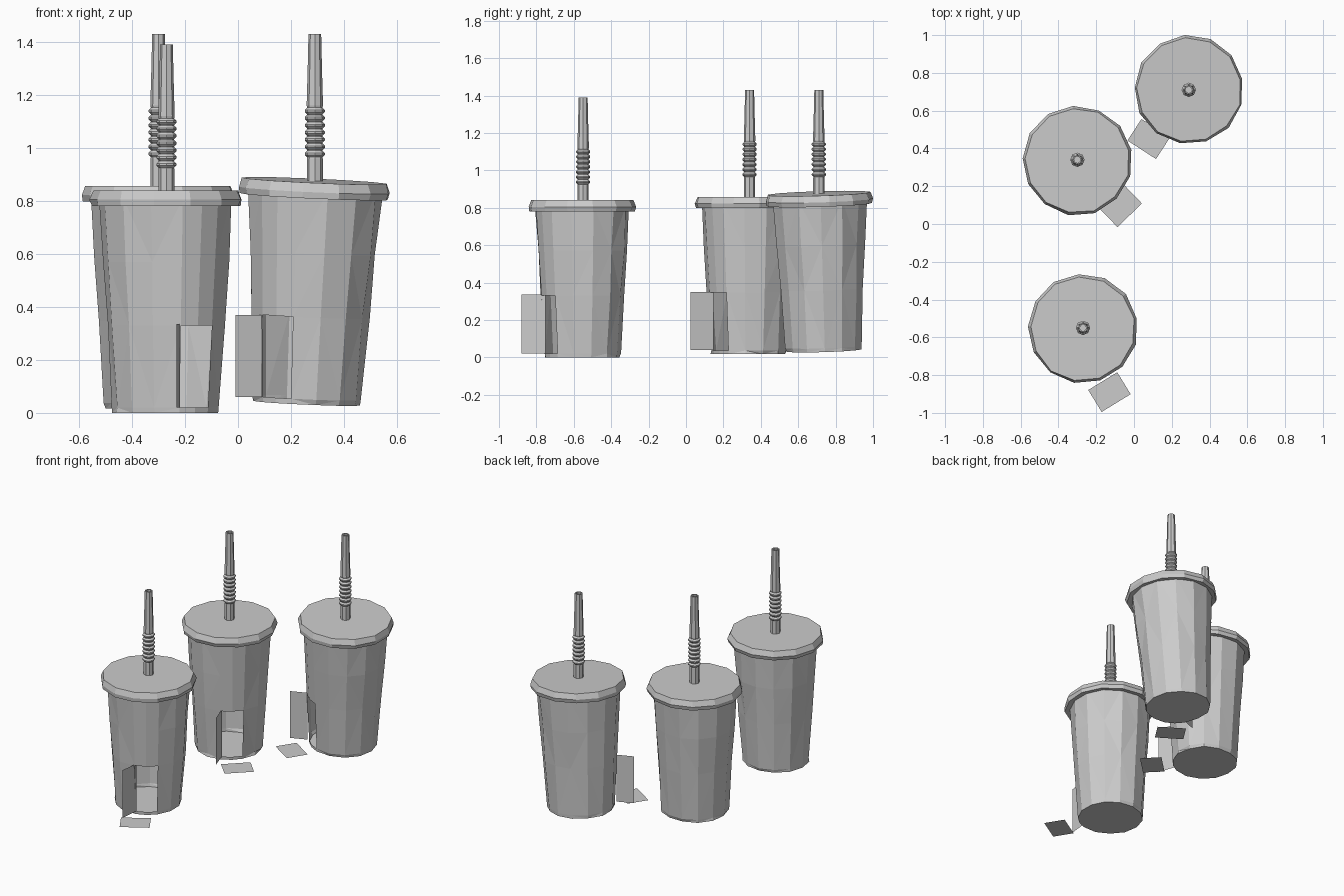
import bpy, bmesh, random
from math import radians, cos, sin, pi
from mathutils import Matrix, Vector

if "Cube" in bpy.data.objects:
    bpy.data.objects.remove(bpy.data.objects["Cube"])

random.seed(4)


def finish(bm, name, matrix=Matrix()):
    bm.transform(matrix)
    me = bpy.data.meshes.new(name)
    bm.to_mesh(me)
    bm.free()
    ob = bpy.data.objects.new(name, me)
    bpy.context.collection.objects.link(ob)
    return ob


def ring(bm, angles, r, z, jitter=0.0, fixed=()):
    out = []
    for i, a in enumerate(angles):
        j = 0 if i in fixed else random.uniform(-jitter, jitter)
        out.append(bm.verts.new(((r + j) * cos(a), (r + j) * sin(a), z)))
    return out


def bridge(bm, a, b, skip=()):
    n = len(a)
    for i in range(n):
        if i not in skip:
            k = (i + 1) % n
            bm.faces.new((a[i], a[k], b[k], b[i]))


def even(n, start=0.0):
    return [start + 2 * pi * i / n for i in range(n)]


def cup_body(tag, matrix, door_angle, door_top):
    # tapered wall with an open doorway and a closed base
    half = radians(18)
    a0 = radians(door_angle)
    n = 12
    angles = [a0 - half, a0] + [a0 + half + (2 * pi - 2 * half) * i / n for i in range(n)]
    bm = bmesh.new()
    rings = []
    for z in (0, 0.02, door_top, 0.57, 0.81):
        r = 0.203 + 0.052 * z / 0.81
        rings.append(ring(bm, angles, r, z, 0.005, (0, 1, 2)))
    for k in range(4):
        bridge(bm, rings[k], rings[k + 1], (0, 1) if k == 1 else ())
    bm.faces.new(rings[0][::-1])
    bmesh.ops.triangulate(bm, faces=[f for f in bm.faces if len(f.verts) == 4])
    finish(bm, tag + "_cup_body", matrix)


def lid(tag, matrix):
    # flat faceted lid with an overhanging rim
    bm = bmesh.new()
    angles = even(13, 0.2)
    prof = [(0.25, 0.785), (0.284, 0.781), (0.29, 0.805), (0.277, 0.84)]
    rings = [ring(bm, angles, r, z, 0.003) for r, z in prof]
    for a, b in zip(rings, rings[1:]):
        bridge(bm, a, b)
    bm.faces.new(rings[0][::-1])
    bm.faces.new(rings[-1])
    finish(bm, tag + "_lid", matrix)


def straw(tag, x, y, z0, z1):
    # hollow straw: plain foot, ridged bend, tapering top
    bm = bmesh.new()
    angles = even(8)
    prof = [(0.03, z0), (0.03, z1 - 0.47)]
    for i in range(7):
        z = z1 - 0.465 + i * 0.027
        prof += [(0.029, z), (0.038, z + 0.009), (0.038, z + 0.016), (0.029, z + 0.025)]
    prof += [(0.031, z1 - 0.27), (0.027, z1 - 0.13), (0.024, z1), (0.017, z1), (0.017, z1 - 0.25)]
    rings = [ring(bm, angles, r, z) for r, z in prof]
    for a, b in zip(rings, rings[1:]):
        bridge(bm, a, b)
    bm.faces.new(rings[-1])
    finish(bm, tag + "_straw", Matrix.Translation((x, y, 0)))


def sheet(name, pts):
    bm = bmesh.new()
    bm.faces.new([bm.verts.new(p) for p in pts])
    finish(bm, name)


def door(tag, hinge, tip, z0, z1):
    # open door leaf, hinged on the left of the doorway
    (hx, hy), (tx, ty) = hinge, tip
    sheet(tag + "_door", [(hx, hy, z0), (tx, ty, z0), (tx, ty, z1), (hx, hy, z1)])


def mat(tag, x, y, z, angle):
    # doormat in front of the doorway
    a = radians(angle)
    d, s = Vector((cos(a), sin(a), 0)) * 0.068, Vector((-sin(a), cos(a), 0)) * 0.09
    c = Vector((x, y, z))
    sheet(tag + "_doormat", [c - d - s, c + d - s, c + d + s, c - d + s])


def place(x, y, z, tilt_x=0.0, tilt_y=0.0):
    return (Matrix.Translation((x, y, z)) @ Matrix.Rotation(tilt_x, 4, 'X')
            @ Matrix.Rotation(tilt_y, 4, 'Y'))


# tag, placement, straw (x, y, z0, z1), door angle, hinge, tip, door z, mat
cups = [
    ("front", place(-0.27, -0.555, 0), (-0.27, -0.55, 0.8, 1.39), -58,
     (-0.218, -0.75), (-0.232, -0.88), (0.02, 0.335), (-0.13, -0.89, 0.02, -58.5)),
    ("left", place(-0.30, 0.335, 0.017), (-0.30, 0.34, 0.82, 1.43), -50,
     (-0.22, 0.148), (-0.18, 0.025), (0.04, 0.35), (-0.07, 0.095, 0.022, -46)),
    ("right", place(0.255, 0.735, 0.037, 0.03, 0.045), (0.29, 0.71, 0.84, 1.43), -124,
     (0.09, 0.60), (-0.01, 0.56), (0.06, 0.37), (0.078, 0.45, 0.042, -123)),
]
for tag, m, st, ang, hinge, tip, dz, mt in cups:
    cup_body(tag, m, ang, 0.33)
    lid(tag, m)
    straw(tag, *st)
    door(tag, hinge, tip, *dz)
    mat(tag, *mt)
